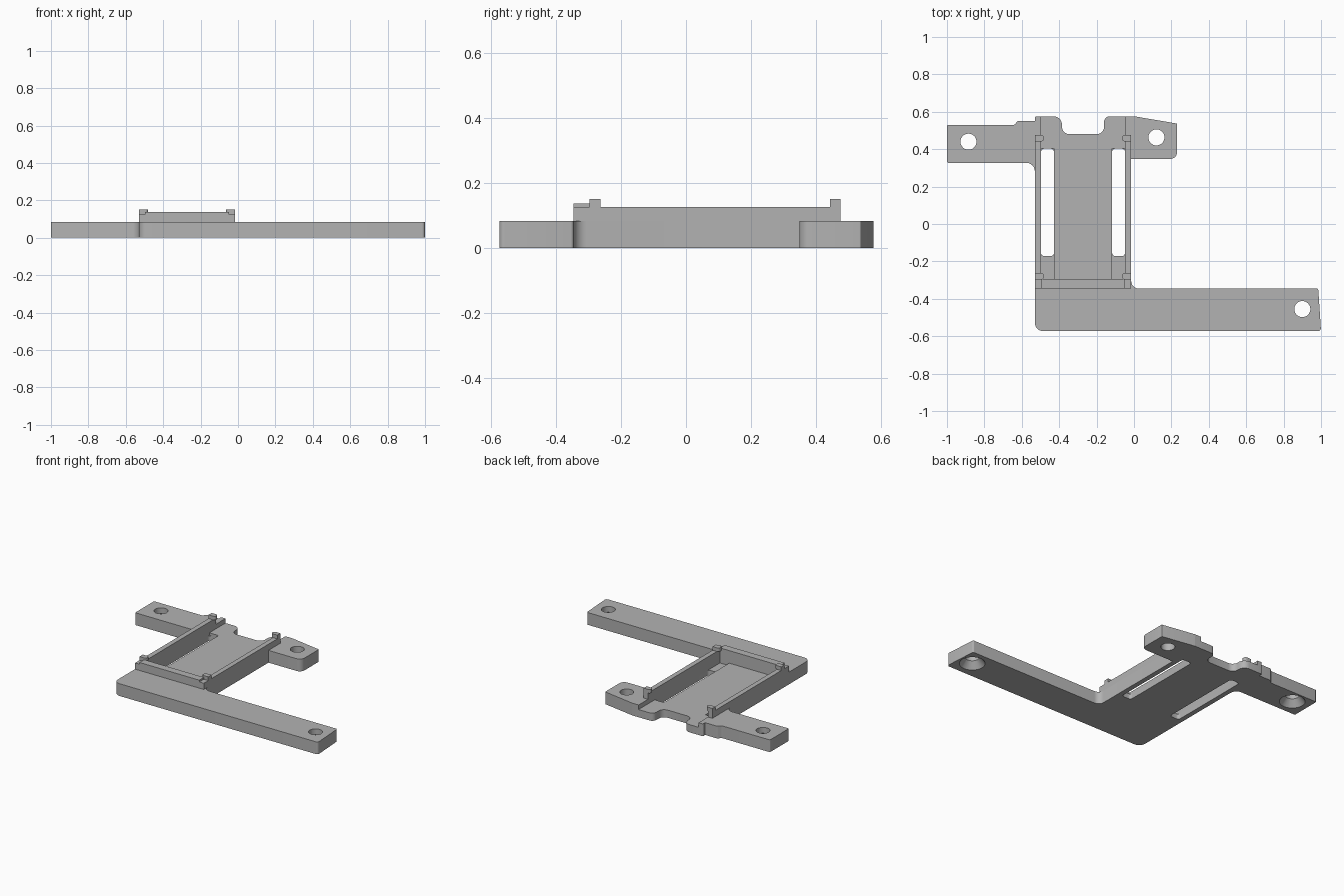
import bpy, bmesh, math
from mathutils import Vector

cube = bpy.data.objects.get("Cube")
if cube:
    bpy.data.objects.remove(cube, do_unlink=True)

grey = bpy.data.materials.new("plain grey")
grey.use_nodes = True
grey.diffuse_color = (0.45, 0.45, 0.45, 1)
grey.node_tree.nodes["Principled BSDF"].inputs["Base Color"].default_value = (0.45, 0.45, 0.45, 1)


def rounded(corners, steps=6):
    """Turn (x, y, radius) corners into an outline with arc fillets."""
    out = []
    for i, (x, y, r) in enumerate(corners):
        p = Vector((x, y))
        if r == 0:
            out.append(p)
            continue
        a = (Vector(corners[i - 1][:2]) - p).normalized()
        b = (Vector(corners[(i + 1) % len(corners)][:2]) - p).normalized()
        half = a.angle(b) / 2
        centre = p + (a + b).normalized() * r / math.sin(half)
        start = p + a * r / math.tan(half) - centre
        end = p + b * r / math.tan(half) - centre
        sweep = math.atan2(start.x * end.y - start.y * end.x, start.dot(end))
        for k in range(steps + 1):
            t = sweep * k / steps
            c, s = math.cos(t), math.sin(t)
            out.append(centre + Vector((start.x * c - start.y * s, start.x * s + start.y * c)))
    return out


def finish(name, bm):
    bmesh.ops.recalc_face_normals(bm, faces=bm.faces[:])
    mesh = bpy.data.meshes.new(name)
    bm.to_mesh(mesh)
    bm.free()
    obj = bpy.data.objects.new(name, mesh)
    mesh.materials.append(grey)
    bpy.context.collection.objects.link(obj)
    return obj


def prism(name, corners, z0, z1):
    bm = bmesh.new()
    face = bm.faces.new([bm.verts.new((p.x, p.y, z0)) for p in rounded(corners)])
    grown = bmesh.ops.extrude_face_region(bm, geom=[face])["geom"]
    bmesh.ops.translate(bm, vec=(0, 0, z1 - z0),
                        verts=[v for v in grown if isinstance(v, bmesh.types.BMVert)])
    return finish(name, bm)


def box(name, x0, x1, y0, y1, z0, z1, r=0):
    return prism(name, [(x0, y0, r), (x1, y0, r), (x1, y1, r), (x0, y1, r)], z0, z1)


def cone(name, x, y, z0, z1, r0, r1):
    bm = bmesh.new()
    bmesh.ops.create_cone(bm, cap_ends=True, segments=32, radius1=r0, radius2=r1, depth=z1 - z0)
    bmesh.ops.translate(bm, vec=(x, y, (z0 + z1) / 2), verts=bm.verts[:])
    return finish(name, bm)


def cut(target, cutter):
    mod = target.modifiers.new("cut", "BOOLEAN")
    mod.operation, mod.solver, mod.object = "DIFFERENCE", "EXACT", cutter
    bpy.context.view_layer.objects.active = target
    bpy.ops.object.modifier_apply(modifier=mod.name)
    bpy.data.objects.remove(cutter, do_unlink=True)


TOP, FLOOR, WALL = 0.083, 0.052, 0.125
LEFT, RIGHT = -0.53, -0.015
MID = (LEFT + RIGHT) / 2
IN_L, IN_R = -0.497, -0.048

# Base plate with two rear lugs and the long front arm
plate = prism("base_plate", [
    (LEFT, -0.573, 0.045), (1.0, -0.573, 0.015), (0.985, -0.345, 0.01), (RIGHT, -0.345, 0.04),
    (RIGHT, 0.348, 0), (0.23, 0.348, 0.035), (0.23, 0.537, 0.005), (0.0, 0.576, 0.02),
    (-0.16, 0.576, 0.03), (-0.16, 0.48, 0.04), (-0.385, 0.48, 0.04), (-0.385, 0.576, 0.045),
    (LEFT, 0.576, 0.008), (LEFT, 0.552, 0), (-0.62, 0.552, 0.01), (-0.64, 0.53, 0.01),
    (-1.0, 0.53, 0.008), (-1.0, 0.327, 0.008), (LEFT, 0.327, 0.045)], 0, TOP)

# Sunken bay, open at the rear, with side grooves and through slots
cut(plate, box("bay_cutter", IN_L, IN_R, -0.295, 0.7, FLOOR, 0.2))
for x0, x1 in ((IN_L, -0.428), (-0.117, IN_R)):
    cut(plate, box("groove_cutter", x0, x1, -0.295, 0.403, 0.035, 0.2))
    cut(plate, box("slot_cutter", x0, x1, -0.172, 0.403, -0.1, 0.2, 0.018))

# Screw holes, two countersunk from below
for x, y, sunk in ((-0.885, 0.44, True), (0.12, 0.463, False), (0.9, -0.455, True)):
    cut(plate, cone("hole_cutter", x, y, -0.1, 0.2, 0.043, 0.043))
    if sunk:
        cut(plate, cone("countersink_cutter", x, y, -0.02, 0.045, 0.095, 0.042))

# Side walls and snap tabs, mirrored about the bay centre
parts = [plate]
for side, sign in (("right", -1), ("left", 1)):
    def span(outer, inner):
        return sorted((MID + sign * outer, MID + sign * inner))
    half = (RIGHT - LEFT) / 2
    x0, x1 = span(half, half - 0.033)
    parts.append(box(side + "_wall", x0, x1, -0.345, 0.475, TOP, WALL))
    for end, y0, y1 in (("front", -0.297, -0.262), ("rear", 0.442, 0.475)):
        outer, inner = MID + sign * half, MID + sign * (half - 0.048)
        parts.append(prism(f"{side}_{end}_tab", [
            (outer, y0, 0), (inner, y0, 0.014), (inner, y1, 0.014), (outer, y1, 0)], WALL, 0.15))

# Raised front lip of the bay
parts.append(box("front_lip", IN_L, IN_R, -0.345, -0.295, TOP, 0.137))

for obj in parts:
    bpy.ops.object.select_all(action="DESELECT")
    obj.select_set(True)
    bpy.context.view_layer.objects.active = obj
    bpy.ops.object.shade_smooth_by_angle(angle=math.radians(30))
